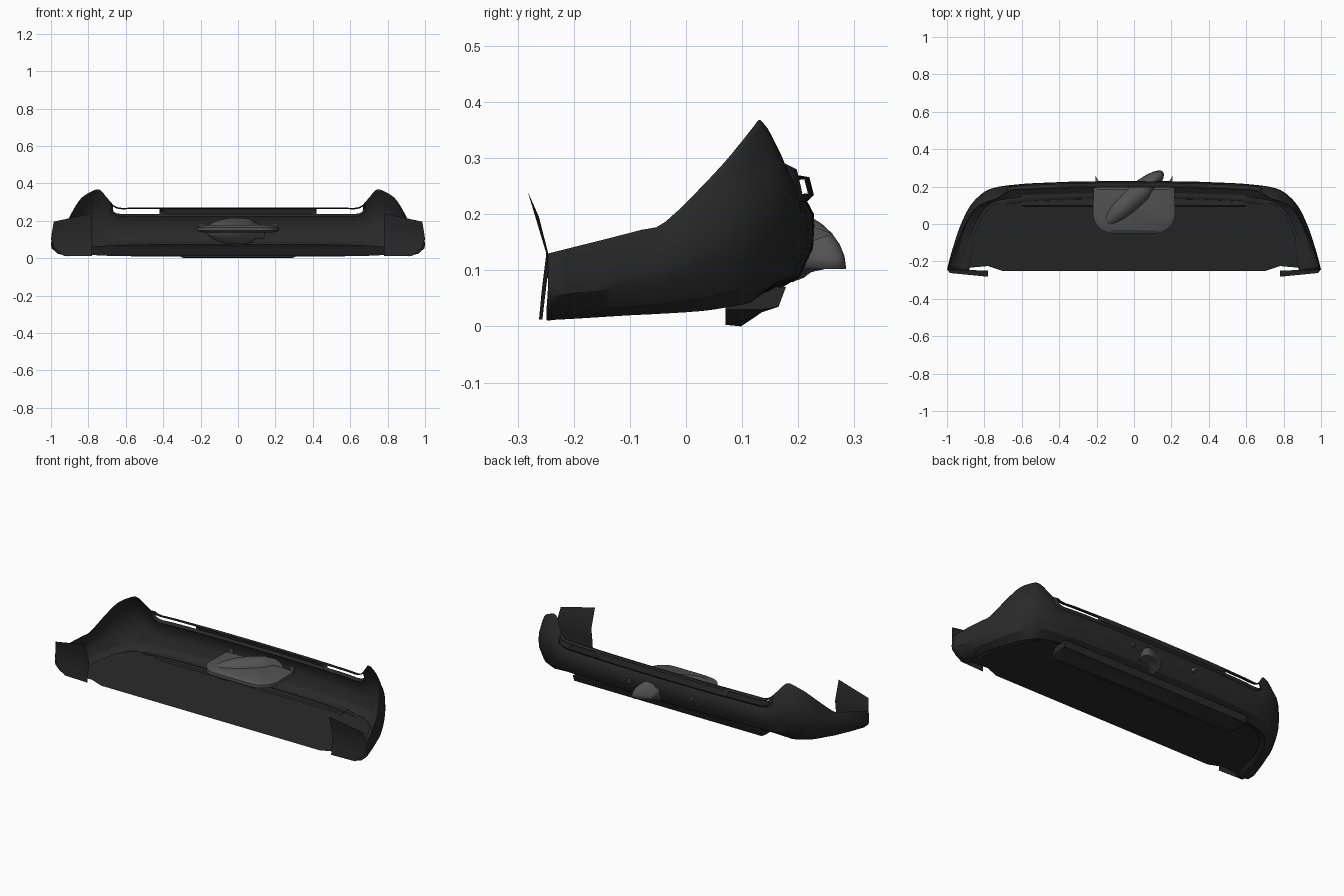
import bpy, bmesh, math
from mathutils import Vector

if "Cube" in bpy.data.objects:
    bpy.data.objects.remove(bpy.data.objects["Cube"])


def material(name, v):
    m = bpy.data.materials.new(name)
    m.diffuse_color = (v, v, v, 1)
    m.use_nodes = True
    m.node_tree.nodes["Principled BSDF"].inputs["Base Color"].default_value = m.diffuse_color
    return m


DARK = material("dark_plastic", 0.022)
BLACK = material("black_plastic", 0.020)
GREY = material("grey_plastic", 0.085)


def make(name, verts, faces, mat, thick=0.0, angle=30):
    me = bpy.data.meshes.new(name)
    me.from_pydata([tuple(v) for v in verts], [], faces)
    ob = bpy.data.objects.new(name, me)
    bpy.context.collection.objects.link(ob)
    me.materials.append(mat)
    if thick:
        s = ob.modifiers.new("thickness", 'SOLIDIFY')
        s.thickness = thick
        s.offset = -1
    bpy.ops.object.select_all(action='DESELECT')
    ob.select_set(True)
    bpy.context.view_layer.objects.active = ob
    bpy.ops.object.shade_smooth_by_angle(angle=math.radians(angle))
    return ob


def grid_faces(cols, rows, skip=lambda i, j: False):
    return [(i * rows + j, (i + 1) * rows + j, (i + 1) * rows + j + 1, i * rows + j + 1)
            for i in range(cols - 1) for j in range(rows - 1) if not skip(i, j)]


# Bumper stations, centre to end: x, y, top z, top inset, bottom z, bottom inset
ST = [(0, .230, .270, .034, .065, .065),
      (.30, .227, .270, .034, .065, .065),
      (.42, .223, .270, .034, .065, .065),
      (.56, .217, .270, .032, .063, .065),
      (.65, .209, .273, .030, .060, .070),
      (.70, .203, .315, .042, .056, .070),
      (.75, .193, .363, .058, .050, .070),
      (.80, .172, .363, .055, .042, .070),
      (.86, .118, .325, .034, .034, .070),
      (.90, .055, .265, .026, .027, .070),
      (.937, -.03, .186, .020, .022, .070),
      (.952, -.075, .172, .016, .020, .072),
      (.977, -.155, .152, .010, .015, .080),
      (1.0, -.245, .130, .003, .010, .090)]


def smooth_stations(st, n=3):
    out = []
    left = (-st[1][0],) + st[1][1:]
    pts = [left] + st + [tuple(2 * a - b for a, b in zip(st[-1], st[-2]))]
    for k in range(1, len(pts) - 2):
        p0, p1, p2, p3 = pts[k - 1:k + 3]
        for s in range(n):
            t = s / n
            out.append([b + .5 * t * (c - a + t * (2 * a - 5 * b + 4 * c - d + t * (3 * (b - c) + d - a)))
                        for a, b, c, d in zip(p0, p1, p2, p3)])
    return out + [list(st[-1])]


half = smooth_stations(ST)
full = [[-s[0]] + s[1:] for s in reversed(half[1:])] + half


def section(i):
    x, y, zt, it, zb, ib = full[i]
    a, b = full[max(i - 1, 0)], full[min(i + 1, len(full) - 1)]
    n = Vector((-(b[1] - a[1]), b[0] - a[0])).normalized()
    h = zt - zb
    if abs(x) < .68:                      # stepped rim across the middle
        top = [(it, zt), (it * .3, zt - .004), (.002, zt - .036), (.014, zt - .047)]
    else:                                 # rounded corner peaks and flanks
        top = [(it, zt), (it * .86, zt - h * .03), (it * .55, zt - h * .14), (it * .36, zt - h * .22)]
    rows = top + [(.002, zb + .66 * h), (0, zb + .5 * h), (.003, zb + .36 * h),
                  (ib * .4, zb + .12 * h), (ib, zb), (ib + .03, zb + .006)]
    return [Vector((x - n.x * d, max(y - n.y * d, -.248), z)) for d, z in rows]


# Bumper shell with two see-through slots in its upper strip
ROWS = 10
verts = [p for i in range(len(full)) for p in section(i)]


def slot(i, j):
    xm = abs(full[i][0] + full[i + 1][0]) / 2
    return j == 1 and .42 < xm < .66


make("bumper_shell", verts, grid_faces(len(full), ROWS, slot), DARK, .004)

# Undertray, rising towards the bumper and closing it from below
edge = [(.70, -.252), (.78, -.225), (.895, -.235), (.86, -.06), (.81, .05), (.75, .105), (.66, .130), (.3, .15)]
outline = edge + [(-x, y) for x, y in reversed(edge)]
tray = [(x, y, .013 + (y + .25) * .145) for x, y in outline]
make("undertray", tray, [tuple(range(len(tray)))], BLACK, 0)


# Diffuser lip below the rear edge: a profile swept across x
def prism(name, prof, stations, mat):
    n = len(prof)
    v = [(x, y + dy, max(z, zmin)) for x, dy, zmin in stations for y, z in prof]
    f = [(i * n + j, (i + 1) * n + j, (i + 1) * n + (j + 1) % n, i * n + (j + 1) % n)
         for i in range(len(stations) - 1) for j in range(n)]
    f += [tuple(range(n)), tuple(range(len(v) - 1, len(v) - n - 1, -1))]
    return make(name, v, f, mat)


prism("diffuser_lip", [(.07, .003), (.07, .035), (.10, .07), (.178, .07), (.165, .035), (.135, .025), (.098, .0)],
      [(-.60, 0, .03), (-.57, 0, .008), (-.31, 0, .008), (-.29, 0, 0),
       (.29, 0, 0), (.31, 0, .008), (.57, 0, .008), (.60, 0, .03)], DARK)

# Wheel-arch flaps at both ends
for side, label in ((-1, "left"), (1, "right")):
    rows = [(.78, .93, -.262, .012, .012), (.78, .985, -.257, .065, .055),
            (.78, .998, -.249, .13, .12), (.78, .985, -.282, .24, .195)]
    v = []
    for xi, xo, y, zi, zo in rows:
        tilt = .020 if zi > .2 else .006
        v += [(side * (xi + (xo - xi) * t), y + tilt * t, zi + (zo - zi) * t) for t in (0, .5, 1)]
    make(label + "_arch_flap", v, grid_faces(4, 3), DARK)

# Grey mounting plate with rounded front corners
pl = [(.215, .20)]
for k in range(9):
    a = -math.pi / 2 * k / 8
    pl.append((.115 + .105 * math.cos(a), .06 + .11 * math.sin(a)))
pl += [(-x, y) for x, y in reversed(pl)]
n = len(pl)
v = []
for sc, z in ((.86, .138), (1, .147), (1, .165), (.86, .178)):
    v += [(x * sc, .08 + (y - .08) * sc, z) for x, y in pl]
f = [(r * n + j, r * n + (j + 1) % n, (r + 1) * n + (j + 1) % n, (r + 1) * n + j)
     for r in range(3) for j in range(n)]
f += [tuple(range(n))[::-1], tuple(range(3 * n, 4 * n))]
make("mount_plate", v, f, GREY)

# Slanted blade pod through the plate, ending in a flat-bottomed fin outside the shell
bm = bmesh.new()
bmesh.ops.create_uvsphere(bm, u_segments=32, v_segments=16, radius=1)
ang = math.radians(42)
for q in bm.verts:
    x, y, z = q.co.x * .215, q.co.y * .062, q.co.z
    if q.co.x > .4:
        z = .102 + max(z, 0) * .115
    else:
        z = .148 + z * (.068 if z > 0 else .074)
    q.co = (-.005 + x * math.cos(ang) - y * math.sin(ang), .135 + x * math.sin(ang) + y * math.cos(ang), z)
me = bpy.data.meshes.new("blade_pod")
bm.to_mesh(me)
bm.free()
pod = bpy.data.objects.new("blade_pod", me)
bpy.context.collection.objects.link(pod)
me.materials.append(GREY)
for p in me.polygons:
    p.use_smooth = True

# Small tabs poking through the outer face
for side, label in ((-1, "left"), (1, "right")):
    v = [(side * .205, .22, .15), (side * .185, .22, .15), (side * .185, .22, .18),
         (side * .205, .22, .18), (side * .207, .262, .165)]
    make(label + "_tab", v, [(0, 1, 2, 3), (0, 1, 4), (1, 2, 4), (2, 3, 4), (3, 0, 4)], GREY)
